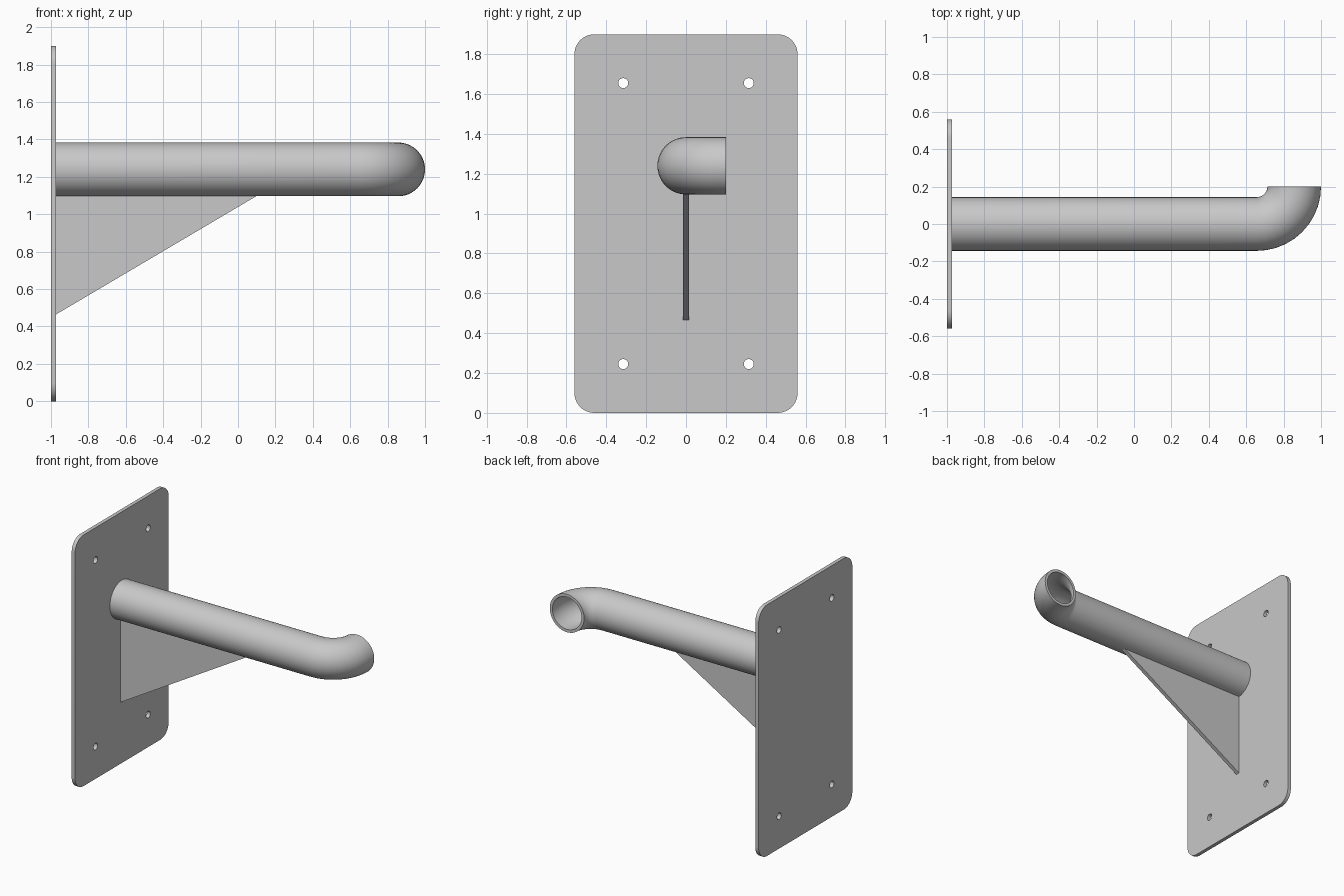
import bpy, bmesh
from math import sin, cos, pi, radians
from mathutils import Matrix, Vector

cube = bpy.data.objects.get("Cube")
if cube:
    bpy.data.objects.remove(cube, do_unlink=True)

# Single painted-metal colour
GREY = (0.58, 0.58, 0.58, 1)
metal = bpy.data.materials.new("light grey metal")
metal.use_nodes = True
metal.diffuse_color = GREY
metal.node_tree.nodes["Principled BSDF"].inputs["Base Color"].default_value = GREY


def add_object(name, bm):
    bmesh.ops.remove_doubles(bm, verts=bm.verts, dist=1e-5)
    bmesh.ops.recalc_face_normals(bm, faces=bm.faces)
    mesh = bpy.data.meshes.new(name)
    bm.to_mesh(mesh)
    bm.free()
    mesh.materials.append(metal)
    obj = bpy.data.objects.new(name, mesh)
    bpy.context.collection.objects.link(obj)
    bpy.ops.object.select_all(action='DESELECT')
    obj.select_set(True)
    bpy.context.view_layer.objects.active = obj
    bpy.ops.object.shade_smooth_by_angle(angle=radians(30))
    return obj


def arc(cx, cy, r, start, end, steps):
    angles = [start + (end - start) * i / steps for i in range(steps + 1)]
    return [(cx + r * cos(a), cy + r * sin(a)) for a in angles]


def sheet(name, outlines, thickness, matrix):
    """Flat sheet from closed outlines; inner outlines become holes."""
    curve = bpy.data.curves.new(name + "_outline", 'CURVE')
    curve.dimensions = '2D'
    curve.fill_mode = 'BOTH'
    curve.extrude = thickness / 2
    for points in outlines:
        spline = curve.splines.new('POLY')
        spline.points.add(len(points) - 1)
        for p, (x, y) in zip(spline.points, points):
            p.co = (x, y, 0, 1)
        spline.use_cyclic_u = True
    temp = bpy.data.objects.new(name + "_outline", curve)
    bpy.context.collection.objects.link(temp)
    bpy.context.view_layer.update()
    mesh = bpy.data.meshes.new_from_object(temp)
    bm = bmesh.new()
    bm.from_mesh(mesh)
    bm.transform(matrix)
    bpy.data.objects.remove(temp)
    bpy.data.meshes.remove(mesh)
    bpy.data.curves.remove(curve)
    return add_object(name, bm)


# Main dimensions
PLATE_FRONT, PLATE_T = -0.972, 0.028
HALF_W, HEIGHT, CORNER = 0.56, 1.9, 0.1
AXIS_Z, OUTER, INNER = 1.24, 0.1435, 0.122
BEND_X, BEND_R = 0.6565, 0.2

# Wall plate: rounded rectangle with four screw holes
rim = []
for i, (sx, z) in enumerate([(1, HEIGHT - CORNER), (-1, HEIGHT - CORNER),
                             (-1, CORNER), (1, CORNER)]):
    rim += arc(sx * (HALF_W - CORNER), z, CORNER, i * pi / 2, (i + 1) * pi / 2, 10)
holes = [arc(sy * 0.315, HEIGHT / 2 + sz * 0.705, 0.025, 0, 2 * pi, 24)[:-1]
         for sy in (-1, 1) for sz in (-1, 1)]
to_yz = Matrix(((0, 0, 1, PLATE_FRONT - PLATE_T / 2),
                (1, 0, 0, 0), (0, 1, 0, 0), (0, 0, 0, 1)))
sheet("wall_plate", [rim] + holes, PLATE_T, to_yz)

# Triangular gusset under the arm
to_xz = Matrix(((1, 0, 0, 0), (0, 0, -1, 0), (0, 1, 0, 0), (0, 0, 0, 1)))
sheet("gusset", [[(PLATE_FRONT, 0.465), (0.1, 1.098),
                  (0.1, 1.108), (PLATE_FRONT, 1.108)]], 0.03, to_xz)

# Hollow arm: straight run, then a quarter bend towards the back
SIDES, BEND_STEPS = 64, 10
path = [(Vector((PLATE_FRONT, 0, AXIS_Z)), Vector((0, 1, 0)))]
for i in range(BEND_STEPS + 1):
    a = pi / 2 * i / BEND_STEPS
    side = Vector((-sin(a), cos(a), 0))
    path.append((Vector((BEND_X, BEND_R, AXIS_Z)) - side * BEND_R, side))

bm = bmesh.new()
rings = []
for radius, stations in ((OUTER, path), (INNER, path[::-1])):
    for centre, side in stations:
        rings.append([bm.verts.new(centre + side * (radius * cos(t))
                                   + Vector((0, 0, radius * sin(t))))
                      for t in (2 * pi * k / SIDES for k in range(SIDES))])
for r, ring in enumerate(rings):
    following = rings[(r + 1) % len(rings)]
    for k in range(SIDES):
        n = (k + 1) % SIDES
        bm.faces.new((ring[k], ring[n], following[n], following[k]))
add_object("bent_arm_tube", bm)
